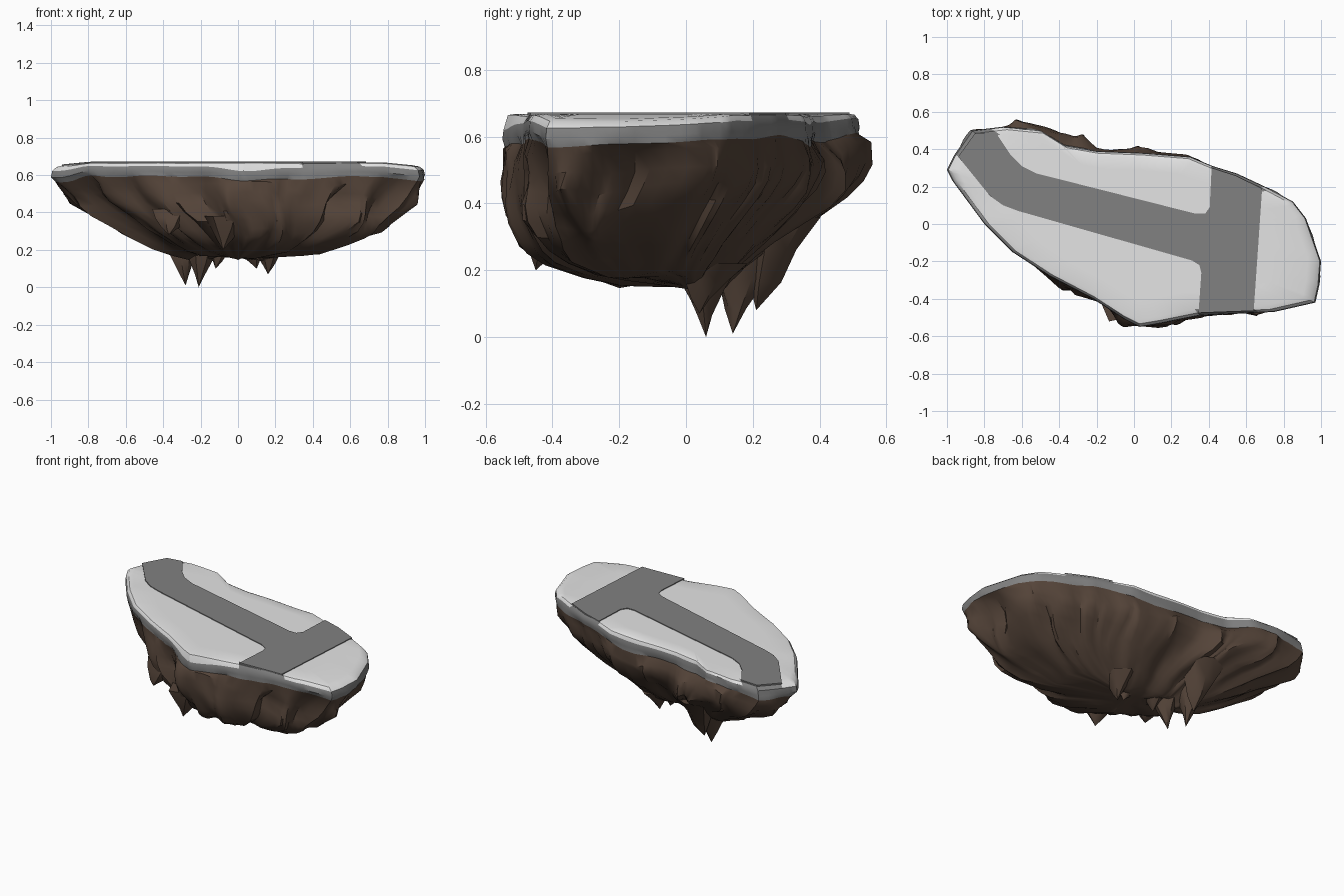
import bpy
import bmesh
from math import exp
from mathutils import Vector, noise

cube = bpy.data.objects.get("Cube")
if cube:
    bpy.data.objects.remove(cube)


def material(name, r, g, b):
    m = bpy.data.materials.new(name)
    m.use_nodes = True
    m.diffuse_color = (r, g, b, 1)
    m.node_tree.nodes["Principled BSDF"].inputs["Base Color"].default_value = (r, g, b, 1)
    return m


SLAB = material("pale stone", .78, .78, .78)
ROAD = material("road grey", .22, .22, .22)
BAND = material("edge grey", .22, .22, .22)
ROCK = material("brown rock", .09, .058, .041)


def finish(bm, name, mats, angle=.6):
    bmesh.ops.recalc_face_normals(bm, faces=bm.faces)
    mesh = bpy.data.meshes.new(name)
    bm.to_mesh(mesh)
    bm.free()
    for m in mats:
        mesh.materials.append(m)
    ob = bpy.data.objects.new(name, mesh)
    bpy.context.collection.objects.link(ob)
    bpy.ops.object.select_all(action="DESELECT")
    ob.select_set(True)
    bpy.context.view_layer.objects.active = ob
    bpy.ops.object.shade_smooth_by_angle(angle=angle)
    return ob


def droop(x):
    """The deck bends down towards both ends."""
    return .1 * max(0, abs(x) - .78)


# Plan outline of the island, seen from above
corners = [(1, -.2), (.92, .03), (.85, .12), (.7, .2), (.55, .27), (.42, .31),
           (.3, .36), (.05, .38), (-.2, .39), (-.37, .42), (-.5, .5), (-.7, .52),
           (-.87, .5), (-.96, .37), (-1, .29), (-.97, .23), (-.8, 0), (-.65, -.15),
           (-.45, -.28), (-.22, -.4), (-.05, -.51), (.03, -.55), (.15, -.53),
           (.35, -.49), (.55, -.48), (.75, -.47), (.97, -.42), (.99, -.33)]
outline = []
for i, c in enumerate(corners):
    a, b = Vector(c), Vector(corners[(i + 1) % len(corners)])
    outline += [a.lerp(b, t / 5) for t in range(5)]

# Rock bulges: tip position and reach
bulges = [(Vector(tip), reach) for tip, reach in [
    ((-.28, .52, .43), .16), ((-.63, .57, .52), .13), ((.04, .45, .5), .12),
    ((.3, .39, .48), .11), ((.87, .1, .5), .1), ((-.09, -.56, .36), .14),
    ((-.38, -.4, .38), .14), ((.22, -.55, .42), .14), ((.68, -.52, .45), .13),
    ((.77, -.28, .29), .14), ((.43, -.18, .17), .12), ((-.24, .1, .13), .12),
    ((.13, .03, .13), .1), ((0, -.2, .14), .12)]]

# Island body: height, x scale, y scale, x shift, y shift, roughness
rings = [(.668, .75, .75, 0, 0, 0), (.668, .93, .93, 0, 0, 0), (.663, .97, .97, 0, 0, .05),
         (.646, .993, .993, 0, 0, .12), (.615, 1, 1, 0, 0, .2), (.59, .988, .988, 0, 0, .25),
         (.545, .96, .98, 0, 0, .5), (.5, .925, .975, 0, 0, .7), (.45, .88, .95, .01, -.015, 1),
         (.4, .82, .91, .03, -.035, 1), (.35, .75, .85, .05, -.055, 1),
         (.3, .68, .77, .06, -.07, 1), (.26, .6, .7, .06, -.08, 1),
         (.225, .52, .62, .05, -.08, 1), (.19, .42, .48, .04, -.07, .8),
         (.172, .3, .32, .02, -.04, .7), (.166, .14, .15, .01, -.03, .5)]
RIM, LIP, ROCK_START = 2, 3, 5
bm = bmesh.new()
loops = []
for r, (z, sx, sy, dx, dy, rough) in enumerate(rings):
    loop = []
    for p in outline:
        # Vertical ridges come from noise that changes slowly with height
        n = noise.noise(Vector((p.x * 6, p.y * 6, z * 3)))
        n += .6 * noise.noise(Vector((p.x * 13, p.y * 13, z * 7 + 4)))
        wave = noise.noise(Vector((p.x * 3, p.y * 3, 7))) * rough
        k = 1 + .14 * n * rough * (r >= ROCK_START)
        co = Vector((p.x * sx * k + dx, p.y * sy * k + dy, z + (.14 if z > .5 else .05) * wave))
        if r <= ROCK_START:
            co.z -= droop(co.x)
            if r > RIM and co.y < -.3:
                # The rim sags at the front corner
                co.z -= .03 * exp(-((co.x - .06) / .15) ** 2)
        else:
            for tip, reach in bulges:
                pull = tip - co
                gap = Vector((pull.x, pull.y, pull.z * .65)).length
                if tip.z > .3:
                    pull.z = 0
                co += pull * .85 * exp(-(gap / reach) ** 2)
        loop.append(bm.verts.new(co))
    loops.append(loop)


def road_end(c):
    """True where the road runs out over the rim."""
    front = c.y < -.3 and .345 < c.x < .64
    back = c.y > .1 and .415 < c.x < .69
    return front or back or (c.x < -.74 and c.y > .36)


count = len(outline)
for r in range(len(loops) - 1):
    for i in range(count):
        j = (i + 1) % count
        f = bm.faces.new((loops[r][i], loops[r][j], loops[r + 1][j], loops[r + 1][i]))
        f.material_index = 0 if r < LIP else 1 if r < ROCK_START else 2
        if RIM - 1 <= r < LIP and road_end(f.calc_center_median()):
            f.material_index = 1
bm.faces.new(loops[0]).material_index = 0
bm.faces.new(loops[-1]).material_index = 2
finish(bm, "island_body", [SLAB, BAND, ROCK])

# Road: one T-shaped plate set into the top
path = [(-.94, .36), (-.85, .485), (-.74, .49), (-.66, .37), (-.6, .31), (-.52, .27),
        (.33, .055), (.38, .055), (.405, .09), (.415, .3), (.54, .26), (.685, .19),
        (.64, -.465), (.55, -.467), (.345, -.475), (.36, -.26), (.35, -.22), (.31, -.195),
        (-.62, .07), (-.7, .1), (-.77, .15)]
bm = bmesh.new()
top = bm.faces.new([bm.verts.new((x, y, .673 - droop(x))) for x, y in path])
side = bmesh.ops.extrude_face_region(bm, geom=[top])
for v in [g for g in side["geom"] if isinstance(g, bmesh.types.BMVert)]:
    v.co.z -= .009
finish(bm, "road", [ROAD], .3)


def spike(name, base, tip, radius, sides=7):
    """Uneven hanging rock: a flared root narrowing to a bent point."""
    base, tip = Vector(base), Vector(tip)
    bm = bmesh.new()
    levels = []
    for t, width in ((0, 1.3), (.35, .85), (.7, .42)):
        verts = bmesh.ops.create_circle(bm, segments=sides, radius=radius * width)["verts"]
        for v in verts:
            v.co *= 1 + .6 * noise.noise(v.co * 14 + base * 5)
            v.co += base.lerp(tip, t)
        levels.append(verts)
    end = bm.verts.new(tip)
    for i in range(sides):
        j = (i + 1) % sides
        for low, high in zip(levels, levels[1:]):
            bm.faces.new((low[i], low[j], high[j], high[i]))
        bm.faces.new((levels[-1][i], levels[-1][j], end))
    bm.faces.new(levels[0])
    finish(bm, name, [ROCK], .7)


# Hanging spikes under the middle, then crags under the front edge
spikes = [((-.19, .06, .22), (-.21, .06, 0), .065), ((-.28, .16, .26), (-.28, .14, .01), .075),
          ((-.27, .28, .36), (-.28, .21, .08), .1), ((-.1, .08, .22), (-.12, .03, .1), .065),
          ((.17, .06, .22), (.16, .04, .07), .075), ((.06, .03, .22), (.1, .02, .1), .065),
          ((-.07, -.39, .38), (-.08, -.45, .2), .1), ((-.34, -.24, .42), (-.37, -.34, .28), .09)]
for i, (base, tip, radius) in enumerate(spikes):
    spike(f"hanging_spike_{i + 1}", base, tip, radius)
